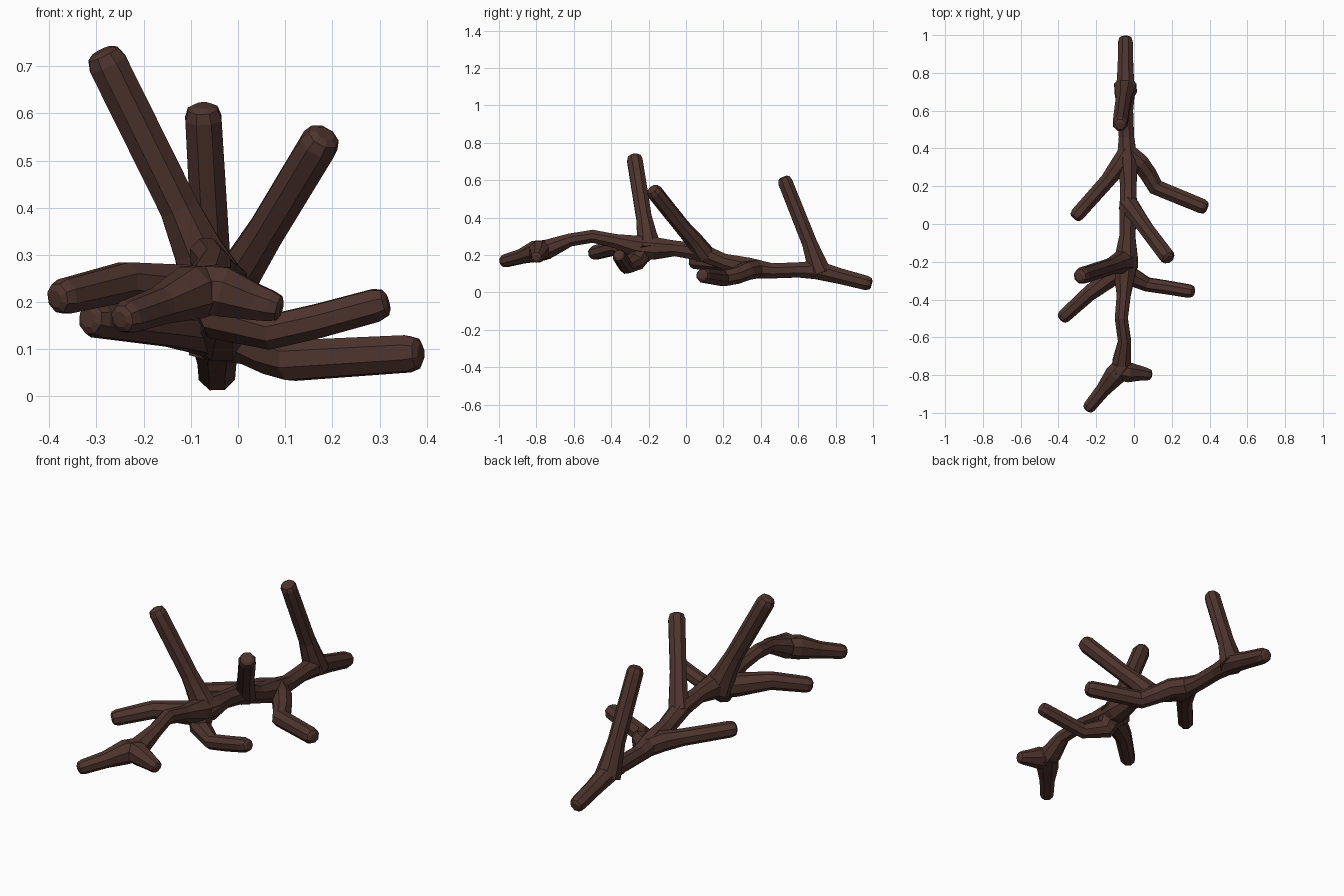
import bpy, bmesh, math
from mathutils import Vector

bark = bpy.data.materials.new("dark brown bark")
bark.diffuse_color = (0.076, 0.034, 0.027, 1)
SIDES = 8


def limb(name, pts):
    """Eight-sided tapering tube through (x, y, z, radius) points, with a bevelled tip."""
    path = [(Vector(p[:3]), p[3]) for p in pts]
    # turn the last point into a rounded tip: full ring, then a small end ring
    end, r = path[-1]
    d = (end - path[-2][0]).normalized()
    path[-1:] = [(end - d * r * 0.75, r), (end - d * r * 0.2, r * 0.82), (end, r * 0.48)]
    n = len(path)
    bm = bmesh.new()
    rings, side = [], None
    for i, (c, r) in enumerate(path):
        a = path[max(i - 1, 0)][0]
        b = path[min(i + 1, n - 1)][0]
        if 0 < i < n - 1:
            t = ((c - a).normalized() + (b - c).normalized()).normalized()
        else:
            t = (b - a).normalized()
        if side is None:
            ref = Vector((0, 0, 1)) if abs(t.z) < 0.8 else Vector((0, 1, 0))
            side = t.cross(ref)
        side = (side - t * side.dot(t)).normalized()
        up = t.cross(side)
        ring = []
        for k in range(SIDES):
            ang = 2 * math.pi * (k + 0.5) / SIDES
            ring.append(bm.verts.new(c + (side * math.cos(ang) + up * math.sin(ang)) * r * 1.04))
        rings.append(ring)
    for r0, r1 in zip(rings, rings[1:]):
        for k in range(SIDES):
            j = (k + 1) % SIDES
            bm.faces.new((r0[k], r0[j], r1[j], r1[k]))
    bm.faces.new(rings[0])
    bm.faces.new(rings[-1])
    bmesh.ops.recalc_face_normals(bm, faces=bm.faces)
    me = bpy.data.meshes.new(name)
    bm.to_mesh(me)
    bm.free()
    me.materials.append(bark)
    ob = bpy.data.objects.new(name, me)
    bpy.context.collection.objects.link(ob)
    return ob


# main stem from the front fork to the thick back end
limb("main_stem", [
    (-0.07, -0.80, 0.215, 0.045), (-0.065, -0.73, 0.235, 0.052), (-0.05, -0.62, 0.280, 0.036),
    (-0.067, -0.50, 0.300, 0.036), (-0.055, -0.38, 0.275, 0.038), (-0.05, -0.26, 0.245, 0.060),
    (-0.04, -0.17, 0.235, 0.062), (-0.035, -0.06, 0.235, 0.043), (-0.03, 0.08, 0.215, 0.048),
    (-0.03, 0.20, 0.165, 0.044), (-0.035, 0.33, 0.130, 0.058), (-0.04, 0.46, 0.115, 0.042),
    (-0.045, 0.60, 0.120, 0.042), (-0.045, 0.70, 0.120, 0.052), (-0.045, 0.83, 0.085, 0.043),
    (-0.045, 0.993, 0.043, 0.040)])

# fork at the front
limb("front_fork_left", [(-0.05, -0.74, 0.230, 0.052), (-0.10, -0.80, 0.220, 0.058),
                         (-0.165, -0.88, 0.192, 0.040), (-0.25, -0.985, 0.163, 0.035)])
limb("front_fork_right", [(-0.10, -0.77, 0.230, 0.050), (-0.03, -0.785, 0.222, 0.055),
                          (0.035, -0.79, 0.200, 0.040), (0.092, -0.80, 0.185, 0.034)])

# upright twigs
limb("upright_twig_back", [(-0.045, 0.72, 0.100, 0.062), (-0.05, 0.69, 0.180, 0.052),
                           (-0.055, 0.66, 0.265, 0.042), (-0.075, 0.52, 0.617, 0.040)])
limb("upright_twig_left", [(-0.045, -0.20, 0.220, 0.075), (-0.085, -0.21, 0.310, 0.054),
                           (-0.125, -0.225, 0.400, 0.043), (-0.29, -0.278, 0.733, 0.043)])
limb("upright_twig_right", [(-0.03, 0.10, 0.200, 0.055), (0.01, 0.05, 0.270, 0.046),
                            (0.06, -0.02, 0.350, 0.041), (0.185, -0.185, 0.557, 0.042)])

# low side twigs
limb("back_left_twig", [(-0.035, 0.38, 0.125, 0.050), (-0.08, 0.31, 0.140, 0.050),
                        (-0.14, 0.23, 0.145, 0.041), (-0.318, 0.03, 0.165, 0.039)])
limb("back_right_twig", [(-0.035, 0.38, 0.125, 0.050), (0.03, 0.325, 0.115, 0.050),
                         (0.075, 0.265, 0.090, 0.046), (0.115, 0.195, 0.076, 0.044),
                         (0.388, 0.083, 0.092, 0.040)])
limb("front_right_twig", [(-0.05, -0.23, 0.235, 0.065), (-0.03, -0.27, 0.165, 0.052),
                          (0.07, -0.32, 0.137, 0.038), (0.17, -0.335, 0.160, 0.037),
                          (0.318, -0.36, 0.200, 0.036)])
limb("front_left_twig", [(-0.03, -0.22, 0.220, 0.060), (-0.11, -0.27, 0.225, 0.056),
                         (-0.24, -0.37, 0.243, 0.043), (-0.388, -0.505, 0.207, 0.038)])
